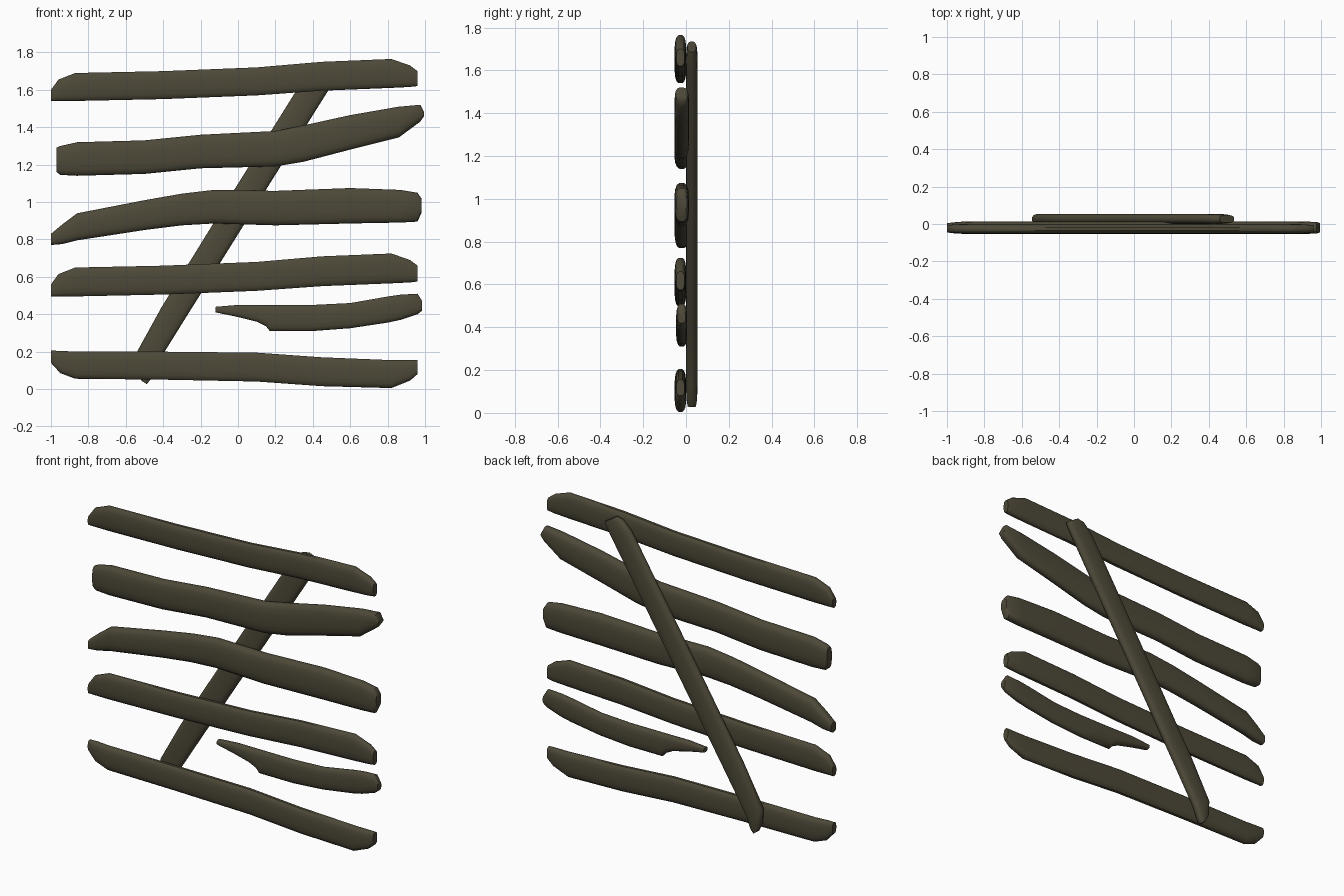
import bpy, bmesh, math

cube = bpy.data.objects.get("Cube")
if cube:
    bpy.data.objects.remove(cube)

wood = bpy.data.materials.new("dark_olive_wood")
wood.use_nodes = True
colour = (0.075, 0.066, 0.040, 1)
wood.diffuse_color = colour
wood.node_tree.nodes["Principled BSDF"].inputs["Base Color"].default_value = colour

SIDES = 16


def soft(v, power):
    return math.copysign(abs(v) ** power, v)


def make_board(name, stations, y_mid, y_half):
    """Loft rounded sections through (x, low, high) stations."""
    bm = bmesh.new()
    rings = []
    last = len(stations) - 1
    for i, (x, low, high) in enumerate(stations):
        depth = y_half * (0.72 if i in (0, last) else 0.9 if i in (1, last - 1) else 1)
        ring = []
        for k in range(SIDES):
            a = math.tau * (k + 0.5) / SIDES
            y = y_mid + depth * soft(math.cos(a), 0.7)
            z = (low + high) / 2 + (high - low) / 2 * soft(math.sin(a), 0.7) * 1.01
            ring.append(bm.verts.new((x, y, z)))
        rings.append(ring)
    for a, b in zip(rings, rings[1:]):
        for k in range(SIDES):
            n = (k + 1) % SIDES
            bm.faces.new((a[k], a[n], b[n], b[k]))
    bm.faces.new(rings[0])
    bm.faces.new(rings[-1])
    bmesh.ops.recalc_face_normals(bm, faces=bm.faces)
    mesh = bpy.data.meshes.new(name)
    bm.to_mesh(mesh)
    bm.free()
    mesh.materials.append(wood)
    obj = bpy.data.objects.new(name, mesh)
    bpy.context.collection.objects.link(obj)
    bpy.ops.object.select_all(action="DESELECT")
    obj.select_set(True)
    bpy.context.view_layer.objects.active = obj
    bpy.ops.object.shade_smooth_by_angle(angle=math.radians(40))
    return obj


# Two matching straight boards
straight = [(-1, 1.54, 1.60), (-.96, 1.54, 1.655), (-.87, 1.54, 1.69), (-.4, 1.55, 1.70),
            (.1, 1.57, 1.72), (.45, 1.595, 1.75), (.82, 1.61, 1.765), (.92, 1.615, 1.73),
            (.96, 1.62, 1.70)]
make_board("top_board", straight, -.026, .027)
make_board("lower_board", [(x, a - 1.045, b - 1.04) for x, a, b in straight], -.026, .027)

# Bottom board
make_board("bottom_board", [
    (-1, .14, .205), (-.95, .085, .205), (-.87, .055, .20), (-.4, .05, .20), (.1, .04, .195),
    (.45, .015, .17), (.82, .005, .155), (.92, .045, .155), (.96, .08, .155)], -.026, .027)

# Bent boards in the upper half
make_board("upper_board", [
    (-.97, 1.16, 1.29), (-.95, 1.145, 1.30), (-.86, 1.14, 1.32), (-.5, 1.15, 1.33),
    (-.2, 1.18, 1.36), (.2, 1.19, 1.38), (.35, 1.215, 1.41), (.6, 1.28, 1.465),
    (.86, 1.345, 1.51), (.975, 1.43, 1.52), (.995, 1.46, 1.48)], -.02, .035)
make_board("middle_board", [
    (-1, .77, .83), (-.94, .775, .88), (-.86, .795, .94), (-.5, .85, 1.01), (-.3, .875, 1.045),
    (-.13, .885, 1.065), (.2, .875, 1.06), (.6, .885, 1.075), (.87, .89, 1.065),
    (.96, .895, 1.05), (.98, .94, 1.02)], -.02, .035)

# Splintered half board
make_board("broken_board", [
    (-.12, .41, .44), (0, .385, .45), (.1, .36, .45), (.15, .335, .45), (.17, .31, .45),
    (.4, .31, .45), (.6, .325, .46), (.8, .355, .495), (.87, .37, .505), (.96, .40, .51),
    (.985, .42, .47)], -.02, .026)

# Diagonal brace behind the boards
brace = make_board("diagonal_brace", [
    (-.39, -.08, -.05), (-.36, -.085, 0), (-.28, -.07, .055), (0, -.07, .07), (.7, -.072, .072),
    (1.45, -.075, .07), (1.53, -.075, .05), (1.56, -.072, .02)], .027, .028)
brace.location = (-.35, 0, .4)
brace.rotation_euler.y = math.radians(-58.1)
